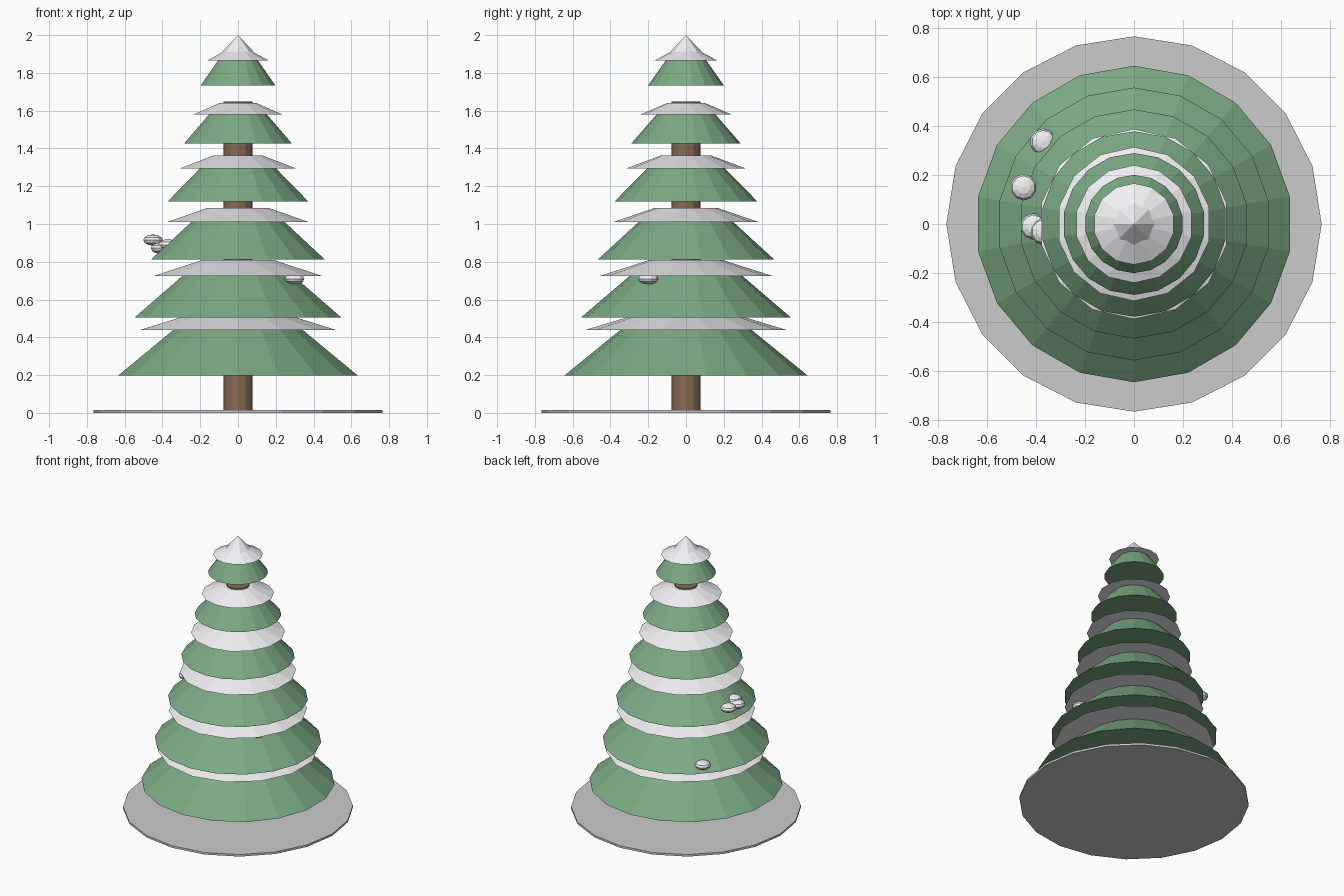
import bpy

if "Cube" in bpy.data.objects:
    bpy.data.objects.remove(bpy.data.objects["Cube"])


def material(name, rgb):
    m = bpy.data.materials.new(name)
    m.diffuse_color = (*rgb, 1)
    m.use_nodes = True
    m.node_tree.nodes["Principled BSDF"].inputs["Base Color"].default_value = m.diffuse_color
    return m


GREEN = material("needles", (0.20, 0.40, 0.23))
SNOW = material("snow", (0.88, 0.88, 0.91))
GROUND = material("ground_snow", (0.75, 0.75, 0.78))
BARK = material("bark", (0.24, 0.15, 0.09))


def frustum(name, sides, r1, r2, z1, z2, mat):
    bpy.ops.mesh.primitive_cone_add(vertices=sides, radius1=r1, radius2=r2,
                                    depth=z2 - z1, location=(0, 0, (z1 + z2) / 2))
    ob = bpy.context.object
    ob.name = name
    ob.data.materials.append(mat)
    return ob


# Ground disc and trunk
frustum("snowy_ground", 20, 0.765, 0.765, 0, 0.015, GROUND)
frustum("trunk", 12, 0.077, 0.077, 0, 1.648, BARK)

# Six shrinking branch tiers, each with a thin snow skirt near its top
for i in range(6):
    z = 0.197 + 0.3075 * i
    r = 0.645 - 0.089 * i
    h = 0.335 - 0.0305 * i
    frustum(f"branch_tier_{i + 1}", 18, r, r * 0.37, z, z + h - 0.004, GREEN)
    frustum(f"snow_skirt_{i + 1}", 14, r * 0.83, r * 0.35, z + 0.72 * h, z + h, SNOW)

# Pointed snow cap
frustum("snow_tip", 8, 0.085, 0, 1.91, 2.0, SNOW)

# Flattened lumps of snow resting on the branches
for i, p in enumerate([(-0.45, 0.15, 0.915), (-0.41, -0.01, 0.872), (-0.37, -0.03, 0.89),
                       (-0.37, 0.335, 0.545), (0.30, -0.20, 0.71)]):
    bpy.ops.mesh.primitive_uv_sphere_add(segments=10, ring_count=6, radius=0.054, location=p)
    lump = bpy.context.object
    lump.name = f"snow_lump_{i + 1}"
    lump.scale.z = 0.55
    lump.data.materials.append(SNOW)
